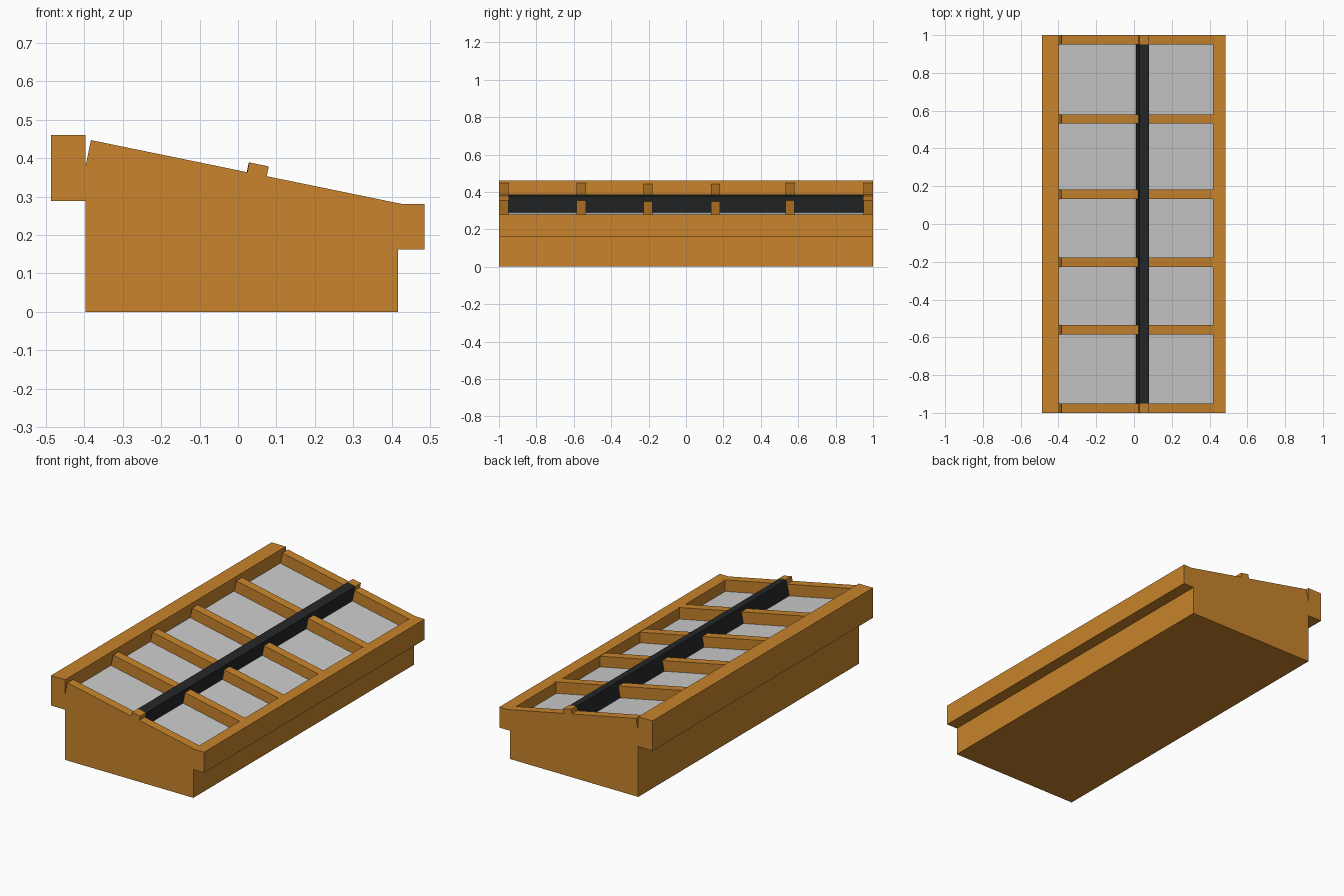
import bpy, bmesh, math

if "Cube" in bpy.data.objects:
    bpy.data.objects.remove(bpy.data.objects["Cube"])

SLOPE = (0.280 - 0.447) / (0.430 + 0.383)
ANGLE = math.atan(SLOPE)
NX, NZ = -math.sin(ANGLE), math.cos(ANGLE)   # normal of the sloping top


def material(name, color):
    m = bpy.data.materials.new(name)
    m.diffuse_color = color
    m.use_nodes = True
    m.node_tree.nodes["Principled BSDF"].inputs["Base Color"].default_value = m.diffuse_color
    return m


wood = material("wood", (0.58, 0.23, 0.025, 1))
dark = material("dark", (0.018, 0.02, 0.021, 1))


def on_slope(x, h):
    """Point at height h measured square to the sloping top, above foot x."""
    return (x + NX * h, 0.447 + SLOPE * (x + 0.383) + NZ * h)


def prism(name, profile, y0, y1, mat=None):
    """Extrude an x-z profile along y."""
    bm = bmesh.new()
    face = bm.faces.new([bm.verts.new((x, y0, z)) for x, z in profile])
    new = bmesh.ops.extrude_face_region(bm, geom=[face])["geom"]
    bmesh.ops.translate(bm, vec=(0, y1 - y0, 0),
                        verts=[v for v in new if isinstance(v, bmesh.types.BMVert)])
    bmesh.ops.recalc_face_normals(bm, faces=bm.faces)
    me = bpy.data.meshes.new(name)
    bm.to_mesh(me)
    bm.free()
    ob = bpy.data.objects.new(name, me)
    bpy.context.collection.objects.link(ob)
    if mat:
        me.materials.append(mat)


def rect(x0, x1, z0, z1):
    return [(x0, z0), (x1, z0), (x1, z1), (x0, z1)]


def tilted(x0, x1, h0, h1):
    return [on_slope(x0, h0), on_slope(x1, h0), on_slope(x1, h1), on_slope(x0, h1)]


# Wedge-shaped curb and the two long overhanging rails
z_back, z_front = (0.447 + SLOPE * (x + 0.383) - 0.069 for x in (-0.397, 0.417))
prism("curb", [(-0.397, 0), (0.417, 0), (0.417, z_front), (-0.397, z_back)], -1, 1, wood)
prism("back_rail", rect(-0.487, -0.397, 0.288, 0.46), -1, 1, wood)
prism("front_rail", rect(0.417, 0.485, 0.162, 0.28), -1, 1, wood)

# Sloping pane
prism("pane", tilted(-0.384, 0.430, -0.070, -0.065), -0.96, 0.96)

# End bars with a raised block where the ridge meets them
for side, y0 in (("near", -1.0), ("far", 0.95)):
    prism(side + "_end_bar", tilted(-0.383, 0.430, -0.068, 0), y0, y0 + 0.05, wood)
    prism(side + "_ridge_block", tilted(0.024, 0.075, -0.01, 0.026), y0, y0 + 0.05, wood)

# Glazing bars on either side of the ridge, inner ones slightly lower
for i, (y, h) in enumerate(((-0.56, 0), (-0.203, -0.005), (0.158, -0.005), (0.556, 0))):
    for part, x0, x1 in (("back", -0.383, 0.026), ("front", 0.073, 0.430)):
        prism(f"{part}_glazing_bar_{i + 1}", tilted(x0, x1, -0.068, h), y - 0.025, y + 0.025, wood)

# Dark cross beam
prism("cross_beam", tilted(0.023, 0.074, -0.067, 0.024), -0.95, 0.95, dark)
